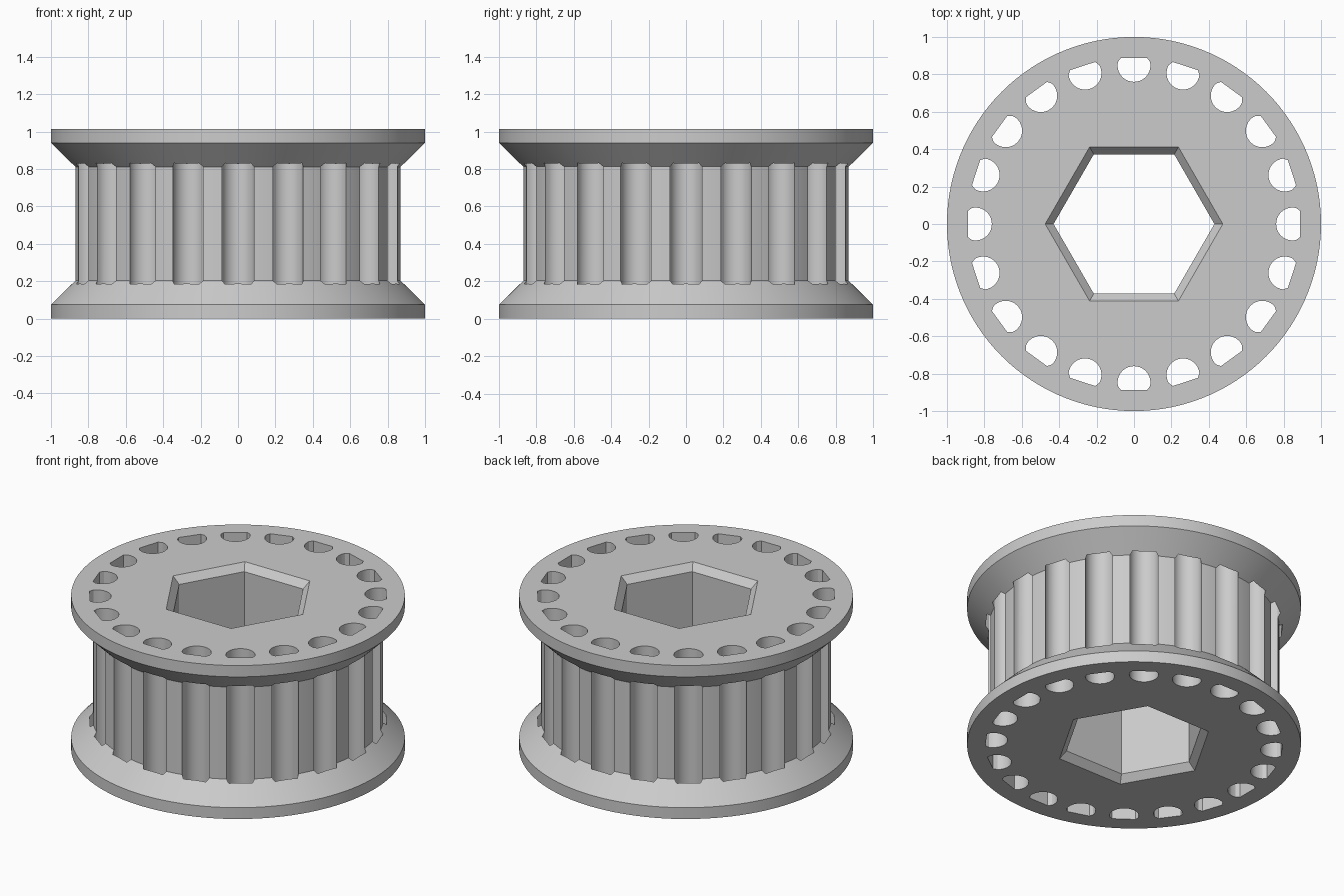
import bpy
import bmesh
from math import sin, cos, pi, radians

HEIGHT = 1.015
TEETH = 20

cube = bpy.data.objects.get("Cube")
if cube:
    bpy.data.objects.remove(cube, do_unlink=True)

grey = bpy.data.materials.new("light grey")
grey.use_nodes = True
colour = (0.6, 0.6, 0.6, 1)
grey.diffuse_color = colour
grey.node_tree.nodes["Principled BSDF"].inputs["Base Color"].default_value = colour


def loft(bm, rings):
    """Join rings of equal point count into a closed solid."""
    loops = [[bm.verts.new(p) for p in ring] for ring in rings]
    n = len(loops[0])
    for low, high in zip(loops, loops[1:]):
        for i in range(n):
            j = (i + 1) % n
            bm.faces.new((low[i], low[j], high[j], high[i]))
    bm.faces.new(loops[0][::-1])
    bm.faces.new(loops[-1])


def polygon(radius, z, sides):
    return [(radius * cos(2 * pi * i / sides), radius * sin(2 * pi * i / sides), z)
            for i in range(sides)]


def finish(name, bm):
    bmesh.ops.recalc_face_normals(bm, faces=bm.faces)
    mesh = bpy.data.meshes.new(name)
    bm.to_mesh(mesh)
    bm.free()
    mesh.materials.append(grey)
    obj = bpy.data.objects.new(name, mesh)
    bpy.context.collection.objects.link(obj)
    return obj


def mirrored(half):
    """Add the upper half of a lower (radius, z) profile."""
    return half + [(r, HEIGHT - z) for r, z in reversed(half)]


# Flanged drum
bm = bmesh.new()
loft(bm, [polygon(r, z, 120) for r, z in
          mirrored([(1, 0), (1, 0.075), (0.872, 0.203)])])
pulley = finish("belt_pulley", bm)

# Chamfered hexagonal bore
bm = bmesh.new()
loft(bm, [polygon(r, z, 6) for r, z in
          mirrored([(0.525, -0.05), (0.43, 0.045)])])
bore = finish("hex_bore_cutter", bm)

# Round-bottomed belt grooves running through both flanges
arc = [radians(180 + 180 * i / 16) for i in range(17)]
outline = [(0.848 + 0.088 * sin(a), 0.088 * cos(a)) for a in arc]
outline += [(0.866, 0.086), (0.888, 0.07), (0.888, -0.07), (0.866, -0.086)]
bm = bmesh.new()
for k in range(TEETH):
    c, s = cos(2 * pi * k / TEETH), sin(2 * pi * k / TEETH)
    loft(bm, [[(x * c - y * s, x * s + y * c, z) for x, y in outline]
              for z in (-0.1, HEIGHT + 0.1)])
grooves = finish("belt_groove_cutter", bm)

# Cut the bore and grooves, then drop the cutters
bpy.ops.object.select_all(action='DESELECT')
pulley.select_set(True)
bpy.context.view_layer.objects.active = pulley
for cutter in (bore, grooves):
    cutter.hide_render = True
    mod = pulley.modifiers.new(cutter.name, 'BOOLEAN')
    mod.operation = 'DIFFERENCE'
    mod.solver = 'EXACT'
    mod.object = cutter
    bpy.ops.object.modifier_apply(modifier=mod.name)
    bpy.data.objects.remove(cutter, do_unlink=True)

bpy.ops.object.shade_smooth_by_angle(angle=radians(25))
